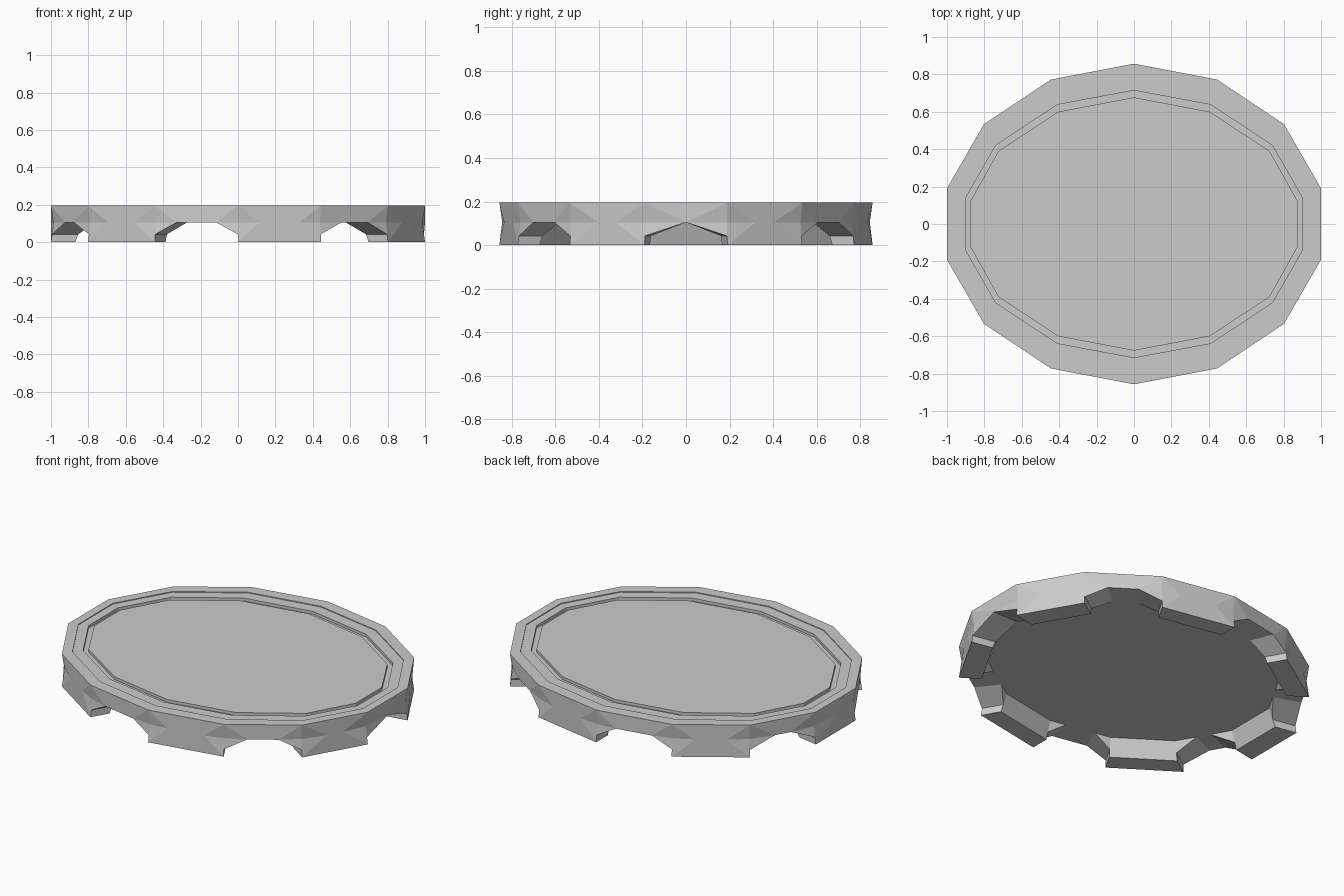
import bpy
import bmesh
from mathutils import Vector

cube = bpy.data.objects.get("Cube")
if cube:
    bpy.data.objects.remove(cube, do_unlink=True)

TOP, MID, LOW = 0.195, 0.105, 0.042   # rim top, underside, notch shoulder
FOOT_IN, PLATE_IN, PINCH = 0.87, 0.83, 0.985


def outline(quarter):
    """Mirror a quarter outline (side to back) into a full loop."""
    half = quarter + [(-x, y) for x, y in quarter[-2::-1]]
    loop = half + [(-x, -y) for x, y in half]
    # the half loop turned by 180 degrees continues counter-clockwise
    return [Vector((x, y, 0)) for x, y in loop]


outer = outline([(1.0, 0.19), (0.802, 0.534), (0.445, 0.772), (0, 0.857)])
groove_out = outline([(0.9, 0.14), (0.74, 0.42), (0.41, 0.638), (0, 0.714)])
groove_in = outline([(0.873, 0.125), (0.725, 0.39), (0.405, 0.6), (0, 0.677)])
step = [a.lerp(b, 0.5) for a, b in zip(outer, groove_out)]
N = len(outer)
# how far the facets reach along each side, repeated for both halves
REACH = [0.38, 0.3, 0.26, 0.26, 0.3, 0.38, 0.5]

bm = bmesh.new()
cache = {}


def vert(p):
    key = tuple(round(c, 5) for c in p)
    if key not in cache:
        cache[key] = bm.verts.new(p)
    return cache[key]


def face(*points):
    verts = list(dict.fromkeys(vert(p) for p in points))
    if len(verts) > 2:
        bm.faces.new(verts)


def at(p, z, scale=1.0):
    return Vector((p.x * scale, p.y * scale, z))


underside = []
for i in range(N):
    a, b = outer[i], outer[(i + 1) % N]
    f = REACH[i % len(REACH)]
    p, q = at(a.lerp(b, f), MID), at(b.lerp(a, f), MID)
    a_mid, b_mid = at(a, MID, PINCH), at(b, MID, PINCH)
    t = LOW / MID
    a_low, b_low = at(a, 0).lerp(a_mid, t), at(b, 0).lerp(b_mid, t)
    ai, bi = at(a, 0, FOOT_IN), at(b, 0, FOOT_IN)
    ai_mid, bi_mid = at(a, MID, PLATE_IN), at(b, MID, PLATE_IN)
    ai_low, bi_low = ai.lerp(ai_mid, t), bi.lerp(bi_mid, t)
    pi, qi = at(p, MID, PLATE_IN), at(q, MID, PLATE_IN)

    # Upper facets of the rim
    face(a_mid, p, at(a, TOP))
    face(at(a, TOP), p, q, at(b, TOP))
    face(q, b_mid, at(b, TOP))
    underside.append(ai_mid)

    if i % 2 == 0:
        # Foot
        face(at(a, 0), p, a_low)
        face(a_low, p, a_mid)
        face(at(a, 0), at(b, 0), q, p)
        face(at(b, 0), b_low, q)
        face(b_low, b_mid, q)
        face(at(a, 0), ai, bi, at(b, 0))
        face(ai, ai_low, ai_mid, bi_mid, bi_low, bi)
        face(at(a, 0), a_low, ai_low, ai)
        face(at(b, 0), bi, bi_low, b_low)
    else:
        # Notch with sloped shoulders
        face(a_low, p, a_mid)
        face(b_low, b_mid, q)
        face(a_low, ai_low, pi, p)
        face(p, pi, qi, q)
        face(q, qi, bi_low, b_low)
        face(ai_low, ai_mid, pi)
        face(bi_low, qi, bi_mid)
        underside += [pi, qi]

face(*reversed(underside))

# Top: rim, shallow step, thin groove and centre plate
levels = [(outer, TOP), (step, TOP), (step, TOP - 0.005),
          (groove_out, TOP - 0.005), (groove_out, TOP - 0.022),
          (groove_in, TOP - 0.022), (groove_in, TOP - 0.005)]
for (la, za), (lb, zb) in zip(levels, levels[1:]):
    for i in range(N):
        j = (i + 1) % N
        face(at(la[i], za), at(la[j], za), at(lb[j], zb), at(lb[i], zb))
face(*[at(v, levels[-1][1]) for v in groove_in])

bmesh.ops.recalc_face_normals(bm, faces=bm.faces)
mesh = bpy.data.meshes.new("oval_base")
bm.to_mesh(mesh)
bm.free()

grey = bpy.data.materials.new("light_grey")
grey.use_nodes = True
colour = (0.6, 0.6, 0.6, 1)
grey.diffuse_color = colour
grey.node_tree.nodes["Principled BSDF"].inputs["Base Color"].default_value = colour
mesh.materials.append(grey)

base = bpy.data.objects.new("oval_base", mesh)
bpy.context.scene.collection.objects.link(base)
